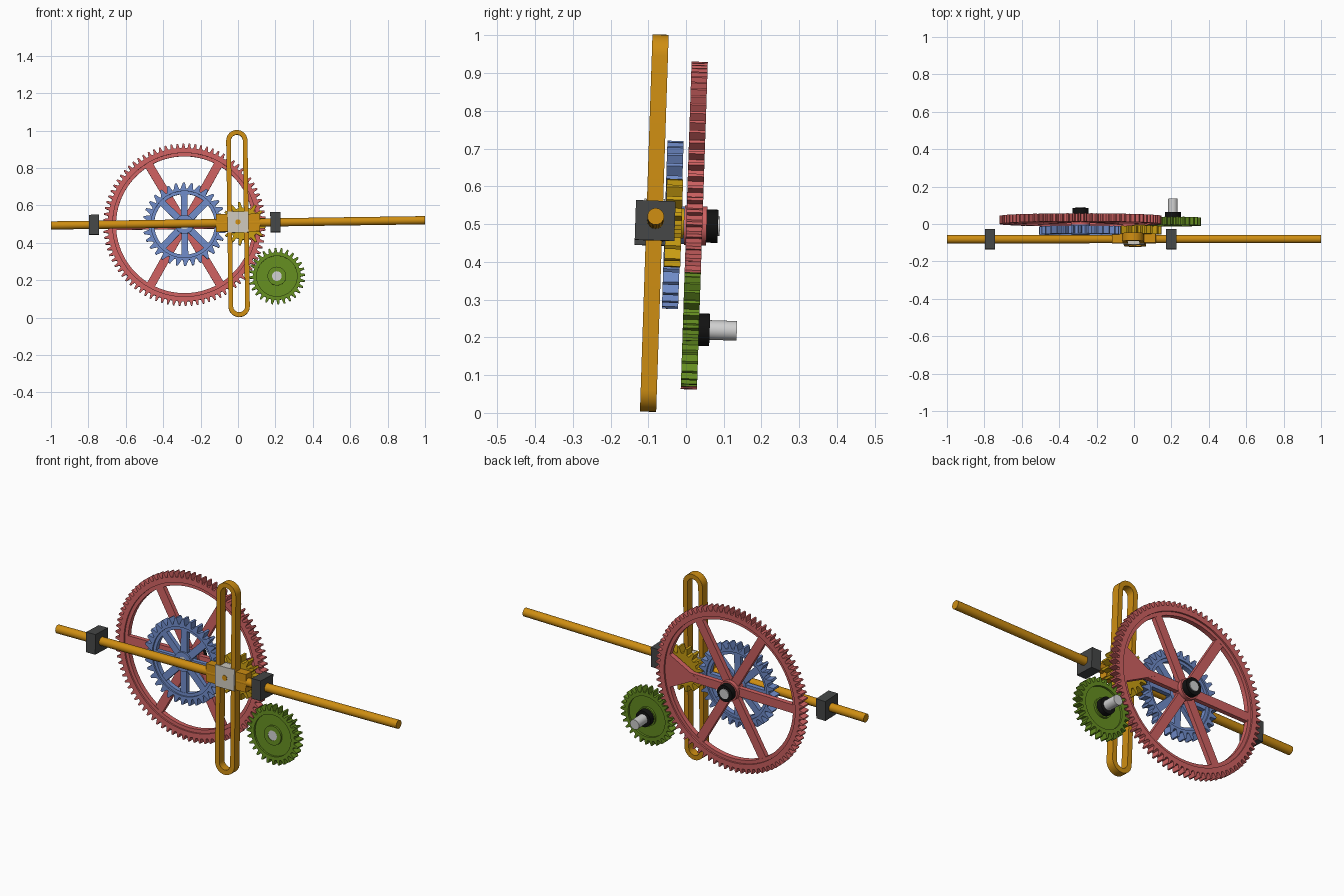
import bpy, bmesh
from math import sin, cos, pi, radians
from mathutils import Matrix, Vector

if "Cube" in bpy.data.objects:
    bpy.data.objects.remove(bpy.data.objects["Cube"])


def material(name, r, g, b):
    m = bpy.data.materials.new(name)
    m.use_nodes = True
    m.diffuse_color = (r, g, b, 1)
    m.node_tree.nodes["Principled BSDF"].inputs["Base Color"].default_value = (r, g, b, 1)
    return m


RED = material("rose red", .62, .12, .12)
BLUE = material("soft blue", .16, .26, .58)
GREEN = material("leaf green", .13, .27, .015)
GOLD = material("orange gold", .62, .27, .006)
YELLOW = material("gear yellow", .58, .34, .006)
PALE = material("pale beige", .61, .58, .51)
STEEL = material("light steel", .63, .63, .63)
GREY = material("dark grey", .06, .063, .063)
BLACK = material("black", .006, .006, .006)

# The whole mechanism leans slightly back and to one side
LEAN = (Matrix.Translation((0, 0, .5)) @ Matrix.Rotation(radians(-1.9), 4, 'X')
        @ Matrix.Rotation(radians(-.8), 4, 'Y'))


def polar(r, a):
    return Vector((r * cos(a), 0, r * sin(a)))


def circle(r, n=48):
    return [polar(r, 2 * pi * i / n) for i in range(n)]


def teeth(n, m, phase=0):
    """Outline of a spur gear: four points per tooth."""
    pitch, p = n * m / 2, 2 * pi / n
    steps = ((-.31, -1.4), (-.12, 1), (.12, 1), (.31, -1.4))
    return [polar(pitch + d * m, (i + phase + t) * p) for i in range(n) for t, d in steps]


def stadium(half, r, n=16):
    """Upright slot outline with rounded ends."""
    pts = []
    for side in (0, 1):
        off = Vector((0, 0, (half - r) * (1 - 2 * side)))
        pts += [polar(r, pi * (side + i / n)) + off for i in range(n + 1)]
    return pts


def prism(bm, outer, y0, y1, inner=None):
    """Extrude an outline along y, solid or with a matching hole."""
    def loop(pts, y):
        return [bm.verts.new((p.x, y, p.z)) for p in pts]
    n = len(outer)
    a, b = loop(outer, y0), loop(outer, y1)
    pairs = [(a, b)]
    if inner:
        c, d = loop(inner, y0), loop(inner, y1)
        pairs += [(b, d), (d, c), (c, a)]
    else:
        bm.faces.new(a)
        bm.faces.new(b)
    for u, v in pairs:
        for i in range(n):
            j = (i + 1) % n
            bm.faces.new((u[i], u[j], v[j], v[i]))


def box(bm, centre, size, angle=0):
    mat = (Matrix.Rotation(-angle, 4, 'Y') @ Matrix.Translation(centre)
           @ Matrix.Diagonal((*size, 1)))
    bmesh.ops.create_cube(bm, size=1, matrix=mat)


def spokes(bm, count, r0, r1, width, depth):
    for i in range(count):
        box(bm, ((r0 + r1) / 2, 0, 0), (r1 - r0, depth, width), 2 * pi * i / count)


def finish(bm, name, mat, at=(0, 0, 0)):
    bmesh.ops.recalc_face_normals(bm, faces=bm.faces)
    bm.transform(LEAN @ Matrix.Translation(at))
    mesh = bpy.data.meshes.new(name)
    bm.to_mesh(mesh)
    bm.free()
    mesh.materials.append(mat)
    ob = bpy.data.objects.new(name, mesh)
    bpy.context.collection.objects.link(ob)
    bpy.ops.object.select_all(action='DESELECT')
    ob.select_set(True)
    bpy.context.view_layer.objects.active = ob
    bpy.ops.object.shade_smooth_by_angle(angle=radians(30))


def disc(name, mat, at, r, y0, y1, hole=0):
    bm = bmesh.new()
    prism(bm, circle(r), y0, y1, circle(hole) if hole else None)
    finish(bm, name, mat, at)


wheel_at = (-.286, .022, .001)
blue_at = (-.286, -.035, .001)
pinion_at = (.03, -.033, .001)
green_at = (.204, .022, -.281)
T = .0215  # half thickness of gears and link

# Large spoked wheel with a triangular gusset on one spoke
bm = bmesh.new()
prism(bm, teeth(84, .0101), -T, T, circle(.384, 336))
prism(bm, circle(.386, 96), -.013, .013, circle(.366, 96))
spokes(bm, 6, .03, .37, .046, .024)
prism(bm, [Vector((.19, 0, 0)), Vector((.37, 0, -.095)), Vector((.38, 0, 0)),
           Vector((.37, 0, .095))], -.013, .013)
prism(bm, circle(.052), -.026, .033, circle(.026))
finish(bm, "large_wheel", RED, wheel_at)

# Middle gear on the same shaft
bm = bmesh.new()
prism(bm, teeth(32, .0131), -T, T, circle(.178, 128))
prism(bm, circle(.18, 96), -.013, .013, circle(.162, 96))
spokes(bm, 8, .03, .168, .036, .024)
prism(bm, circle(.05), -T, .034, circle(.026))
finish(bm, "middle_gear", BLUE, blue_at)

# Crank pinion with its pin
bm = bmesh.new()
prism(bm, teeth(16, .0131, .5), -T, T)
prism(bm, circle(.04), T, .028)
finish(bm, "crank_pinion", YELLOW, pinion_at)
disc("crank_pin", GOLD, (0, 0, .008), .014, -.114, -.05)

# Small drive gear: toothed rim, thin web and hub
bm = bmesh.new()
prism(bm, teeth(28, .0101, .167), -T, T, circle(.108, 112))
prism(bm, circle(.11), -.011, .011, circle(.045))
prism(bm, circle(.05), -T, T, circle(.026))
finish(bm, "drive_gear", GREEN, green_at)

# Shafts and their collars
disc("wheel_shaft", STEEL, wheel_at, .026, -.077, .068)
disc("wheel_collar", BLACK, wheel_at, .044, .033, .063, .026)
disc("drive_shaft", STEEL, green_at, .026, -.02, .122)
disc("drive_collar", BLACK, green_at, .043, T, .05, .026)

# Slotted link
YOKE = -.084
bm = bmesh.new()
prism(bm, stadium(.5, .057), -T, T, stadium(.475, .032))
finish(bm, "slotted_link", GOLD, (0, YOKE, 0))

# Slider block with front and back flanges
bm = bmesh.new()
box(bm, (0, 0, 0), (.063, .046, .11))
for y in (-.0255, .0235):
    box(bm, (0, y, 0), (.112, .005, .112))
finish(bm, "slider_block", PALE, (0, YOKE, .008))

# Push rods, their sockets and the guide blocks on either side
for side, label, guide_x in ((-1, "right", -.77), (1, "left", .2)):
    bm = bmesh.new()
    length = .94
    bmesh.ops.create_cone(bm, cap_ends=True, segments=32, radius1=.022, radius2=.022,
                          depth=length, matrix=Matrix.Rotation(pi / 2, 4, 'Y'))
    finish(bm, label + "_rod", GOLD, (side * (1 - length / 2), YOKE + .003, .004))
    bm = bmesh.new()
    box(bm, (0, 0, 0), (.066, .048, .094))
    finish(bm, label + "_socket", GOLD, (side * .084, YOKE + .006, .004))
    bm = bmesh.new()
    box(bm, (0, 0, 0), (.054, .105, .105))
    finish(bm, label + "_guide", GREY, (guide_x, YOKE + .002, .004))
